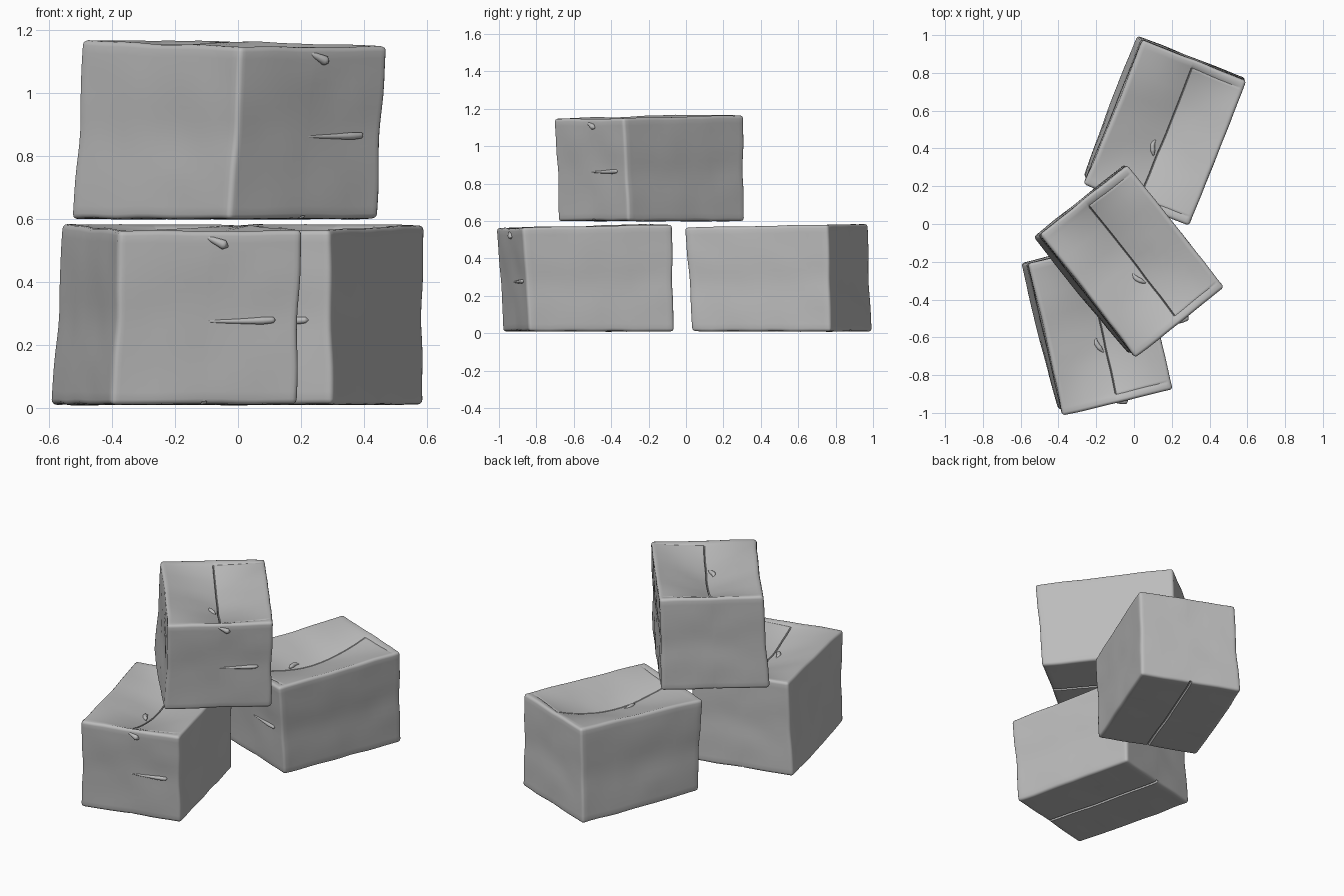
import bpy, bmesh, math
from mathutils import Vector, Matrix, noise

if "Cube" in bpy.data.objects:
    bpy.data.objects.remove(bpy.data.objects["Cube"])

W, L, H = 0.302, 0.406, 0.563      # half width, half length, height
R = 0.016                          # edge rounding

card = bpy.data.materials.new("grey_cardboard")
card.diffuse_color = (0.50, 0.50, 0.50, 1)
card.use_nodes = True
card.node_tree.nodes["Principled BSDF"].inputs["Base Color"].default_value = card.diffuse_color


def gauss(v, s):
    return math.exp(-(v / s) ** 2)


def lid_sag(x, y):
    """The two long flaps have sunk towards their meeting line."""
    u = max(0, 1 - abs(x) / (W - R))
    v = max(0, 1 - (y / (L - R)) ** 2)
    return 0.088 * u * v


def crumple(p):
    """Worn cardboard: leaning walls, pinched waist, sunken lid, flap gaps."""
    x, y, z = p
    t = z / H
    left, front = (1 - x / W) / 2, (1 - y / L) / 2
    mid = max(0, 1 - (y / L) ** 2)
    waist = gauss(t - 0.48, 0.17)
    lean = left * (0.012 + 0.022 * (1 - front) + 0.015 * mid) + 0.008 * (1 - left)
    nx = x * (1 - 0.016 * waist) + lean * (t - 0.5)
    ny = y * (1 - 0.010 * waist) - (0.042 * front + 0.012 * (1 - front)) * (t - 0.5)
    nz = z + t * (0.010 * y / L - 0.006)
    # gaps between the closed flaps, above and below
    inside = abs(y) < L - 0.045
    if t > 0.98:
        nz -= lid_sag(x, y)
        nz -= 0.008 if abs(x) < 0.002 and inside else 0
        fold = abs(y + L - 0.045) < 0.001 or abs(y - L + 0.045) < 0.001
        nz -= 0.003 if fold and 0 < x < W - 0.02 else 0
    elif t < 0.02:
        nz += 0.012 if abs(x) < 0.006 and abs(y) < L - 0.004 else 0
    n = noise.noise_vector(Vector(p) * 7) * 0.004
    return Vector((nx, ny, nz)) + n


def box_mesh():
    bm = bmesh.new()
    bmesh.ops.create_cube(bm, size=1)
    bmesh.ops.transform(bm, verts=bm.verts, matrix=Matrix.Translation((0, 0, H / 2))
                        @ Matrix.Diagonal((2 * W, 2 * L, H, 1)))
    bmesh.ops.bevel(bm, geom=bm.edges[:], offset=R, segments=3, profile=0.5,
                    affect='EDGES')
    # grid cuts, closer together beside the flap gaps
    e = L - 0.045
    cuts = {0: [i * 0.055 for i in range(-5, 6)] + [-0.008, -0.004, 0.004, 0.008],
            1: [i * 0.058 for i in range(-6, 7)] + [s * (e + d) for s in (-1, 1)
                                                    for d in (-0.006, 0, 0.006)],
            2: [H * i / 14 for i in range(1, 14)]}
    for axis, places in cuts.items():
        normal = Vector([float(i == axis) for i in range(3)])
        for c in places:
            bmesh.ops.bisect_plane(bm, geom=bm.verts[:] + bm.edges[:] + bm.faces[:],
                                   plane_co=normal * c, plane_no=normal, dist=1e-5)
    for v in bm.verts:
        v.co = crumple(v.co)
    bm.normal_update()
    for f in bm.faces:
        f.smooth = True
    for ed in bm.edges:
        ed.smooth = ed.calc_face_angle(0) < math.radians(40)
    me = bpy.data.meshes.new("cardboard_box")
    bm.to_mesh(me)
    bm.free()
    me.materials.append(card)
    return me


def strip_curve(name, points):
    """Tapered curl of tape; each point is x, y, z, radius."""
    cu = bpy.data.curves.new(name, 'CURVE')
    cu.dimensions = '3D'
    cu.bevel_depth = 1
    cu.bevel_resolution = 3
    cu.resolution_u = 6
    cu.use_fill_caps = True
    sp = cu.splines.new('BEZIER')
    sp.bezier_points.add(len(points) - 1)
    for b, (x, y, z, r) in zip(sp.bezier_points, points):
        b.co = (x, y, z)
        b.radius = r
        b.handle_left_type = b.handle_right_type = 'AUTO'
    cu.materials.append(card)
    return cu


parts = {
    "box": box_mesh(),
    "front_ridge": strip_curve("front_ridge", [
        (-0.04, -0.398, 0.262, 0.002), (0.08, -0.400, 0.262, 0.007),
        (0.18, -0.401, 0.264, 0.012), (0.213, -0.401, 0.266, 0.010),
        (0.222, -0.399, 0.266, 0.001)]),
    "front_tape_curl": strip_curve("front_tape_curl", [
        (-0.015, -0.418, 0.530, 0.003), (0.012, -0.424, 0.518, 0.010),
        (0.046, -0.428, 0.503, 0.016), (0.060, -0.426, 0.497, 0.003)]),
    "top_tape_curl": strip_curve("top_tape_curl", [
        (x, y, 0.556 - lid_sag(x, y), r) for x, y, r in
        ((-0.006, -0.150, 0.003), (-0.020, -0.125, 0.013),
         (-0.032, -0.095, 0.013), (-0.028, -0.065, 0.003))]),
}

# three copies: name, centre, base height, turn in degrees, height scale
for name, cx, cy, base, turn, tall in (("left", -0.190, -0.532, 0.010, 13.5, 1.01),
                                       ("back", 0.164, 0.498, 0.010, -21.5, 1.01),
                                       ("top", -0.026, -0.191, 0.600, 38.5, 1.0)):
    for part, data in parts.items():
        ob = bpy.data.objects.new(f"{name}_{part}", data)
        ob.location = (cx, cy, base)
        ob.rotation_euler.z = math.radians(turn)
        ob.scale.z = tall
        bpy.context.scene.collection.objects.link(ob)
